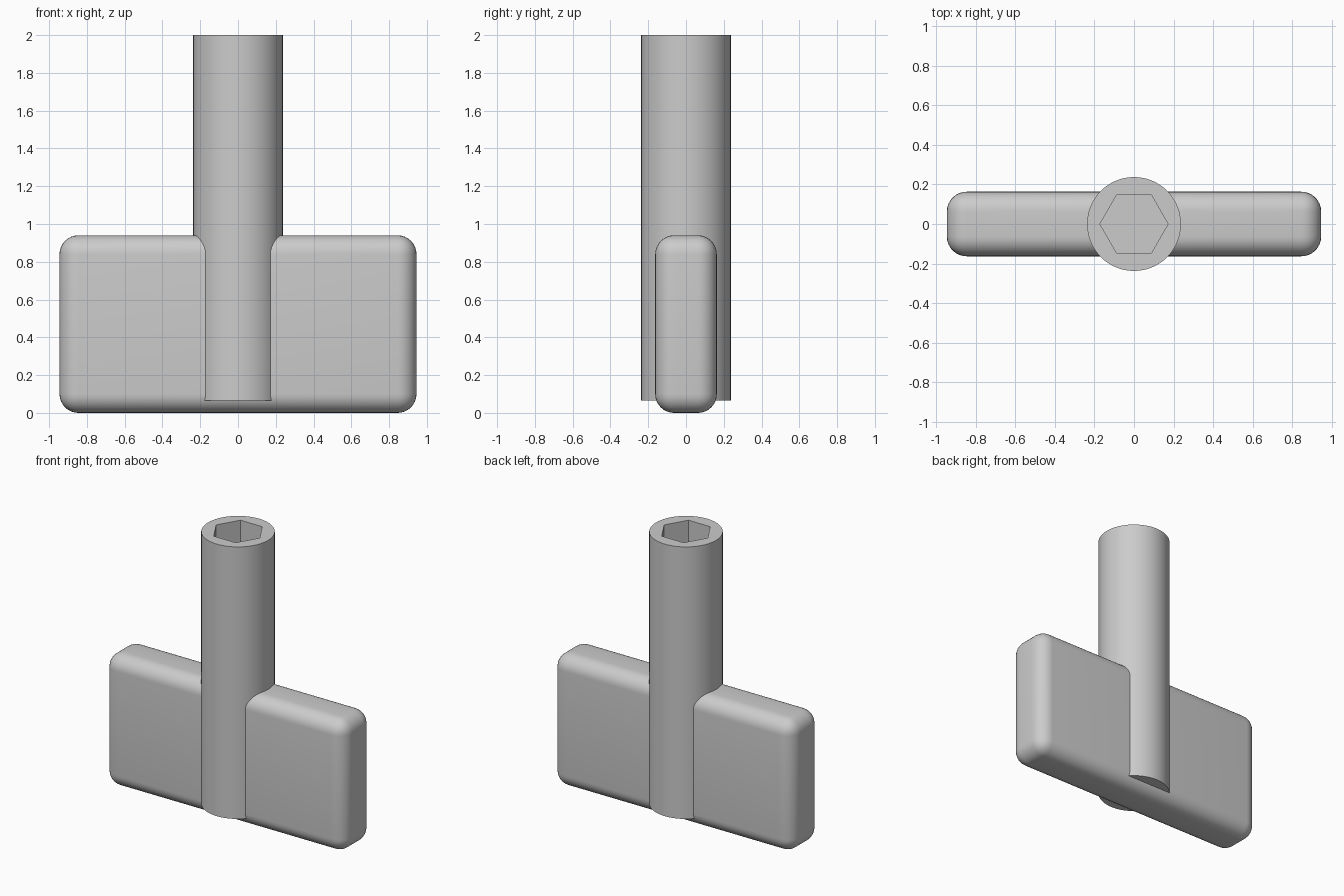
import bpy
import math

cube = bpy.data.objects.get("Cube")
if cube:
    bpy.data.objects.remove(cube, do_unlink=True)

# Single plain grey material
grey = bpy.data.materials.new("light_grey")
grey.use_nodes = True
colour = (0.6, 0.6, 0.6, 1)
grey.diffuse_color = colour
grey.node_tree.nodes["Principled BSDF"].inputs["Base Color"].default_value = colour


def prism(name, sides, radius, bottom, top, turn=0):
    """Upright prism between two heights."""
    bpy.ops.mesh.primitive_cylinder_add(
        vertices=sides, radius=radius, depth=top - bottom,
        location=(0, 0, (bottom + top) / 2), rotation=(0, 0, turn))
    obj = bpy.context.object
    obj.name = name
    obj.data.materials.append(grey)
    return obj


def activate(obj):
    bpy.ops.object.select_all(action="DESELECT")
    obj.select_set(True)
    bpy.context.view_layer.objects.active = obj


# Flat grip with rounded edges
bpy.ops.mesh.primitive_cube_add(size=1, location=(0, 0, 0.47))
grip = bpy.context.object
grip.name = "grip"
grip.scale = (1.89, 0.326, 0.94)
bpy.ops.object.transform_apply(location=False, rotation=False, scale=True)
grip.data.materials.append(grey)
bevel = grip.modifiers.new("rounding", "BEVEL")
bevel.width = 0.1
bevel.segments = 8
bpy.ops.object.modifier_apply(modifier=bevel.name)
bpy.ops.object.shade_smooth_by_angle(angle=math.radians(30))

# Round shaft with a hexagonal socket in its top
shaft = prism("shaft", 64, 0.237, 0.065, 2)
socket = prism("socket_cutter", 6, 0.172, 1.2, 2.1, math.radians(30))
activate(shaft)
cut = shaft.modifiers.new("socket", "BOOLEAN")
cut.operation = "DIFFERENCE"
cut.solver = "EXACT"
cut.object = socket
bpy.ops.object.modifier_apply(modifier=cut.name)
bpy.data.objects.remove(socket, do_unlink=True)
activate(shaft)
bpy.ops.object.shade_smooth_by_angle(angle=math.radians(30))
